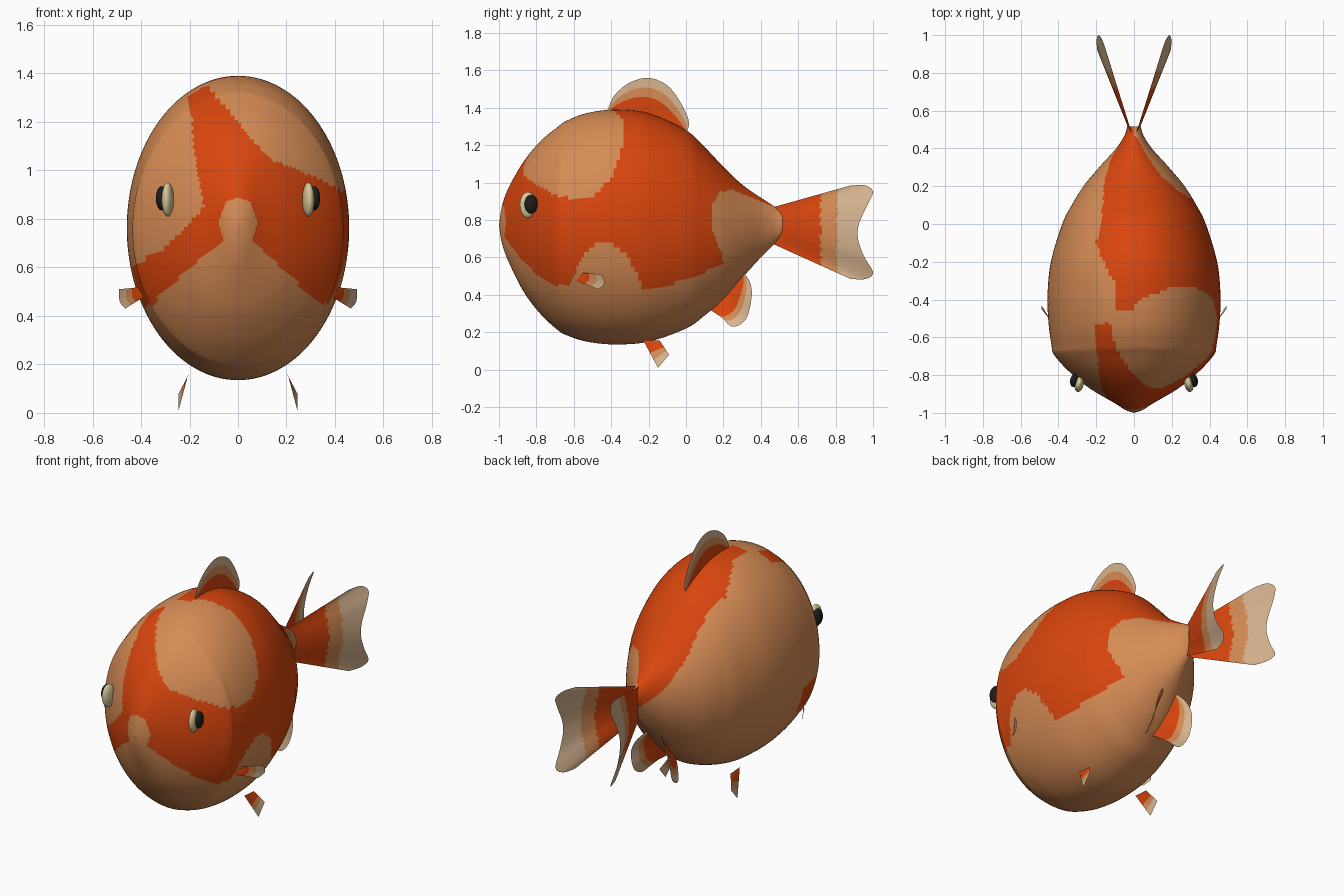
import bpy, bmesh, math
from mathutils import Vector
from mathutils.geometry import intersect_point_line

if "Cube" in bpy.data.objects:
    bpy.data.objects.remove(bpy.data.objects["Cube"], do_unlink=True)


def make_material(name, red, green, blue):
    material = bpy.data.materials.new(name)
    material.use_nodes = True
    colour = (red, green, blue, 1)
    material.diffuse_color = colour
    material.node_tree.nodes["Principled BSDF"].inputs["Base Color"].default_value = colour
    return material


ORANGE = make_material("orange scales", .69, .06, .004)
TAN = make_material("tan scales", .67, .26, .09)
PALE = make_material("pale fin edge", .68, .46, .28)
CREAM = make_material("cream eye", .68, .57, .31)
BLACK = make_material("black pupil", .012, .012, .012)


def spline(points, count):
    """Evenly spaced samples of a smooth curve through the points."""
    points = [Vector(p) for p in points]
    points = [points[0] * 2 - points[1]] + points + [points[-1] * 2 - points[-2]]
    spans = len(points) - 3
    samples = []
    for i in range(count):
        position = i / (count - 1) * spans
        k = min(int(position), spans - 1)
        t = position - k
        a, b, c, d = points[k:k + 4]
        samples.append((b * 2 + (c - a) * t + (a * 2 - b * 5 + c * 4 - d) * t * t
                        + (b * 3 - a - c * 3 + d) * t ** 3) / 2)
    return samples


def inside(u, v, polygon):
    """Even-odd point in polygon test."""
    result = False
    for (u1, v1), (u2, v2) in zip(polygon, polygon[1:] + polygon[:1]):
        if (v1 > v) != (v2 > v) and u < (u2 - u1) * (v - v1) / (v2 - v1) + u1:
            result = not result
    return result


def finish(bm, name, materials):
    mesh = bpy.data.meshes.new(name)
    bmesh.ops.recalc_face_normals(bm, faces=bm.faces)
    for face in bm.faces:
        face.smooth = len(face.verts) < 5
    bm.to_mesh(mesh)
    bm.free()
    for material in materials:
        mesh.materials.append(material)
    obj = bpy.data.objects.new(name, mesh)
    bpy.context.collection.objects.link(obj)
    return obj


# Body profile: station y, top z, bottom z, half width
PROFILE = [
    (-1, .77, .77, 0), (-.985, .87, .68, .045), (-.95, .97, .58, .1),
    (-.87, 1.11, .42, .235), (-.78, 1.22, .3, .345), (-.69, 1.295, .215, .425),
    (-.64, 1.33, .185, .437), (-.53, 1.372, .15, .452), (-.38, 1.39, .135, .458),
    (-.2, 1.37, .15, .44), (0, 1.28, .22, .38), (.1, 1.19, .29, .33),
    (.2, 1.085, .375, .268), (.3, .99, .49, .185), (.4, .92, .6, .095),
    (.47, .875, .67, .05), (.515, .845, .71, .036)]

# Outlines of the orange patches
FACE_PATCH = [  # x, z
    (-.2, 1.31), (-.13, 1.35), (0, 1.2), (.07, 1.11), (.15, 1.04), (.3, .98),
    (.5, .88), (.5, .42), (.38, .44), (.3, .48), (.2, .58), (.06, .71),
    (.08, .79), (.05, .87), (0, .89), (-.05, .87), (-.08, .79), (-.06, .71),
    (-.2, .6), (-.3, .5), (-.38, .43), (-.45, .42), (-.45, .6), (-.3, .68),
    (-.2, .78), (-.14, .85), (-.16, .95), (-.18, 1.1)]
FLANK_PATCH = [  # y, z
    (-.7, .9), (-.6, .9), (-.5, .92), (-.4, 1.03), (-.35, 1.15), (-.33, 1.28),
    (-.33, 1.5), (.6, 1.5), (.6, .86), (.45, .88), (.35, .92), (.25, .96),
    (.18, .95), (.14, .88), (.14, .75), (.19, .62), (.2, .57), (.05, .5),
    (-.1, .45), (-.23, .43), (-.27, .52), (-.32, .62), (-.4, .68), (-.45, .69),
    (-.55, .62), (-.6, .5), (-.63, .45), (-.7, .45)]
BACK_STRIPE = [  # y, angle from the spine
    (-.45, -.1), (-.45, .22), (-.3, .24), (-.1, .51), (0, .46), (.15, .56),
    (.3, .8), (.42, 1.3), (.6, 2.1), (.6, -.1)]


def is_orange(centre, angle):
    x, y, z = centre
    if y < (-.62 if x > 0 else -.52):
        return inside(x, z, FACE_PATCH)
    if x < 0:
        return inside(y, angle, BACK_STRIPE)
    if z > 1.2 and x < .2:
        y += .45 * (.2 - x)
    return inside(y, z, FLANK_PATCH)


def build_body(segments=144, stations=150):
    bm = bmesh.new()
    rings = []
    for y, top, bottom, width in spline(PROFILE, stations)[1:]:
        middle, height = (top + bottom) / 2, (top - bottom) / 2
        ring = []
        for s in range(segments):
            angle = math.tau * s / segments
            ring.append(bm.verts.new((width * math.sin(angle), y,
                                      middle + height * math.cos(angle))))
        rings.append(ring)
    nose = bm.verts.new(PROFILE[0][:1] and (0, PROFILE[0][0], PROFILE[0][1]))
    for s in range(segments):
        following = (s + 1) % segments
        turn = math.tau * (s + .5) / segments
        angle = min(turn, math.tau - turn)
        strip = [bm.faces.new((nose, rings[0][s], rings[0][following]))]
        for near, far in zip(rings, rings[1:]):
            strip.append(bm.faces.new((near[s], far[s], far[following], near[following])))
        for face in strip:
            face.material_index = 0 if is_orange(face.calc_center_median(), angle) else 1
    bm.faces.new(rings[-1]).material_index = 1
    finish(bm, "body", [ORANGE, TAN])


build_body()


def build_fin(name, base, tip, bands, side=1, by_length=False, rows=28, columns=40):
    """Thin sheet from a base curve to a tip curve, banded outward in three colours."""
    bm = bmesh.new()
    grid = []
    for start, end in zip(spline(base, columns), spline(tip, columns)):
        line = [start.lerp(end, r / rows) for r in range(rows + 1)]
        grid.append([bm.verts.new((p.x * side, p.y, p.z)) for p in line])
    for left, right in zip(grid, grid[1:]):
        for r in range(rows):
            face = bm.faces.new((left[r], left[r + 1], right[r + 1], right[r]))
            reach = face.calc_center_median().y if by_length else (r + .5) / rows
            face.material_index = sum(reach > limit for limit in bands)
    finish(bm, name, [ORANGE, TAN, PALE])


# Dorsal fin on the centre line
build_fin("dorsal_fin",
          [(0, -.42, 1.37), (0, -.2, 1.35), (0, 0, 1.26)],
          [(0, -.42, 1.39), (0, -.38, 1.47), (0, -.3, 1.535), (0, -.2, 1.56),
           (0, -.1, 1.52), (0, -.03, 1.43), (0, .015, 1.33), (0, .005, 1.27)],
          (.5, .74))

for side, label in ((1, "left"), (-1, "right")):
    # Forked tail, one lobe sheet on each side
    outline = [(.88, .985), (.96, .985), (1, .95), (.97, .88), (.925, .78), (.92, .7),
               (.95, .61), (1, .52), (.96, .485), (.88, .485)]
    tail_tip = []
    for y, z in outline:
        bulge = max(0, 1 - ((z - .735) / .25) ** 2)
        tail_tip.append((.01 + (y - .47) * (.31 + .1 * bulge), y, z))
    build_fin(label + "_tail_fin", [(.008, .47, .87), (.015, .47, .77), (.008, .47, .67)],
              tail_tip, (.72, .808), side, by_length=True)

    build_fin(label + "_anal_fin",
              [(.02, .13, .32), (.02, .2, .42), (.03, .3, .51)],
              [(.08, .19, .28), (.12, .25, .23), (.13, .32, .27),
               (.13, .35, .38), (.1, .345, .46), (.05, .31, .52)],
              (.58, .76), side)

    build_fin(label + "_pectoral_fin",
              [(.385, -.6, .48), (.39, -.59, .5), (.39, -.58, .52)],
              [(.465, -.47, .43), (.488, -.435, .46), (.49, -.45, .51)],
              (.47, .7), side)

    build_fin(label + "_pelvic_fin",
              [(.205, -.23, .16), (.205, -.14, .155)],
              [(.245, -.15, .01), (.245, -.09, .08)],
              (.45, .7), side)

    # Eyes: flattened cream ball with a dark pupil on its outer side
    for part, centre, size, material in (
            ("eye", (.29, -.845, .88), (.024, .045, .07), CREAM),
            ("pupil", (.315, -.828, .885), (.023, .036, .05), BLACK)):
        bpy.ops.mesh.primitive_uv_sphere_add(
            segments=32, ring_count=16, location=(centre[0] * side, centre[1], centre[2]),
            rotation=(0, 0, side * .2))
        ball = bpy.context.object
        ball.name = label + "_" + part
        ball.scale = size
        ball.data.materials.append(material)
        bpy.ops.object.shade_smooth()
